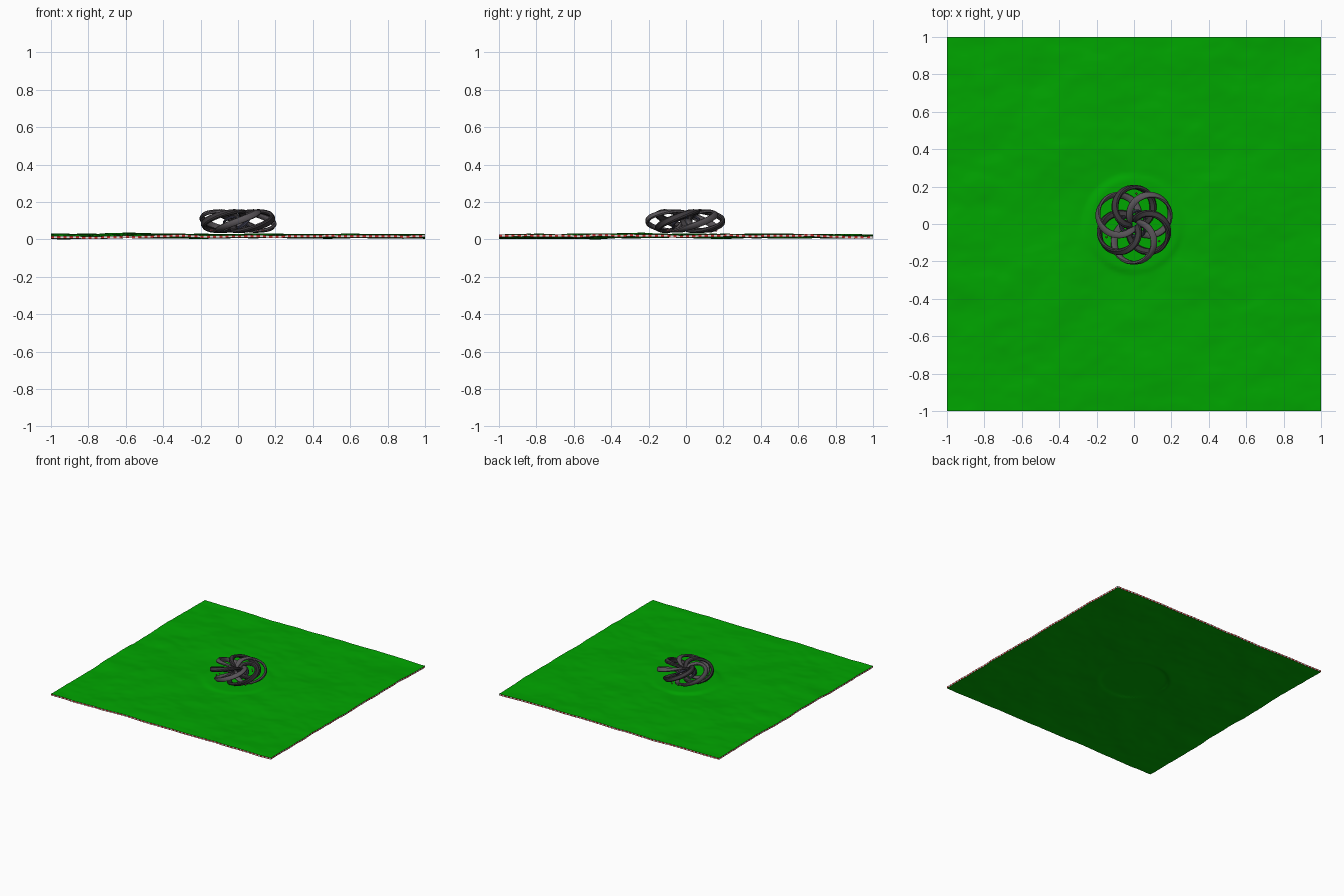
import bpy, bmesh, math
from mathutils import Vector, noise

if "Cube" in bpy.data.objects:
    bpy.data.objects.remove(bpy.data.objects["Cube"])


def material(name, rgb):
    m = bpy.data.materials.new(name)
    m.diffuse_color = (*rgb, 1)
    m.use_nodes = True
    m.node_tree.nodes["Principled BSDF"].inputs["Base Color"].default_value = m.diffuse_color
    return m


GREEN = material("grass_green", (0.0, 0.38, 0.0))
RED = material("edge_red", (0.6, 0.03, 0.03))
WHITE = material("edge_white", (0.8, 0.75, 0.72))
DARK = material("dark_metal", (0.045, 0.04, 0.045))
GREY = material("grey_metal", (0.10, 0.09, 0.10))
BLUE = material("blue_grey", (0.06, 0.06, 0.10))
PINK = material("berry_red", (0.55, 0.12, 0.14))


def finish(bm, name, mats, smooth=True):
    bmesh.ops.recalc_face_normals(bm, faces=bm.faces)
    me = bpy.data.meshes.new(name)
    bm.to_mesh(me)
    bm.free()
    for m in mats:
        me.materials.append(m)
    ob = bpy.data.objects.new(name, me)
    bpy.context.collection.objects.link(ob)
    if smooth:
        bpy.context.view_layer.objects.active = ob
        ob.select_set(True)
        bpy.ops.object.shade_smooth_by_angle(angle=math.radians(40))
        ob.select_set(False)
    return ob


def ground_height(x, y):
    n = noise.fractal(Vector((x * 1.9 + 3.1, y * 2.7 + 1.7, 0.4)), 1.0, 2.0, 4)
    n = 0.012 * max(-1, min(1, n))
    r = math.hypot(x, y)
    inside = max(0, min(1, (0.27 - r) / 0.025))   # raised round bed
    return 0.018 + n * (1 - 0.7 * inside) + 0.006 * inside


# undulating lawn sheet with a dashed rim
bm = bmesh.new()
bmesh.ops.create_grid(bm, x_segments=120, y_segments=120, size=1)
for v in bm.verts:
    v.co.z = ground_height(v.co.x, v.co.y)
low = min(v.co.z for v in bm.verts)
low = min(low, 0.008)
ret = bmesh.ops.extrude_face_region(bm, geom=bm.faces[:], use_keep_orig=True)
for v in ret["geom"]:
    if isinstance(v, bmesh.types.BMVert):
        v.co.z += 0.013
for v in bm.verts:
    v.co.z -= low
bm.normal_update()
for f in bm.faces:
    if abs(f.normal.z) < 0.3 and max(abs(f.calc_center_median().x),
                                     abs(f.calc_center_median().y)) > 0.999:
        c = f.calc_center_median()
        along = c.x if abs(c.y) > 0.999 else c.y
        f.material_index = 1 + math.floor((along + 1) * 60) % 2
finish(bm, "lawn_sheet", [GREEN, RED, WHITE])


# ribbon swept along a three-lobed knot
def knot(name, mat, start, ring, tube, rise, z0, width, thick, steps=180):
    def point(t):
        a = 1.5 * t
        r = ring + tube * math.cos(a)
        return Vector((r * math.cos(t + start), r * math.sin(t + start),
                       z0 + rise * math.sin(a)))

    bm = bmesh.new()
    rows = []
    for i in range(steps):
        t = 4 * math.pi * i / steps
        p = point(t)
        tan = (point(t + 0.01) - point(t - 0.01)).normalized()
        a = 1.5 * t
        out = Vector((math.cos(a) * math.cos(t + start),
                      math.cos(a) * math.sin(t + start), math.sin(a)))
        out = (out - tan * out.dot(tan)).normalized()
        side = tan.cross(out)
        row = []
        for u, w in ((-1, -.5), (-.65, -1), (.65, -1), (1, -.5),
                     (1, .5), (.65, 1), (-.65, 1), (-1, .5)):
            row.append(bm.verts.new(p + side * u * width / 2 + out * w * thick / 2))
        rows.append(row)
    for i in range(steps):
        a, b = rows[i], rows[(i + 1) % steps]
        for j in range(8):
            k = (j + 1) % 8
            bm.faces.new((a[j], a[k], b[k], b[j]))
    return finish(bm, name, [mat])


knot("dark_knot", DARK, math.radians(90), 0.11, 0.087, 0.052, 0.098, 0.036, 0.022)
knot("grey_knot", GREY, math.radians(30), 0.115, 0.092, 0.052, 0.098, 0.034, 0.018)
knot("inner_knot", BLUE, math.radians(60), 0.045, 0.03, 0.035, 0.085, 0.016, 0.012, 120)

# small berries tucked inside the lobes
bm = bmesh.new()
for k in range(3):
    for j in range(4):
        a = math.radians(90 + 120 * k + (j - 1.5) * 9)
        r = 0.145 + 0.018 * (j % 2)
        p = Vector((r * math.cos(a), r * math.sin(a), 0.048))
        new = bmesh.ops.create_icosphere(bm, subdivisions=2, radius=0.005)["verts"]
        bmesh.ops.translate(bm, verts=new, vec=p)
finish(bm, "berries", [PINK])
